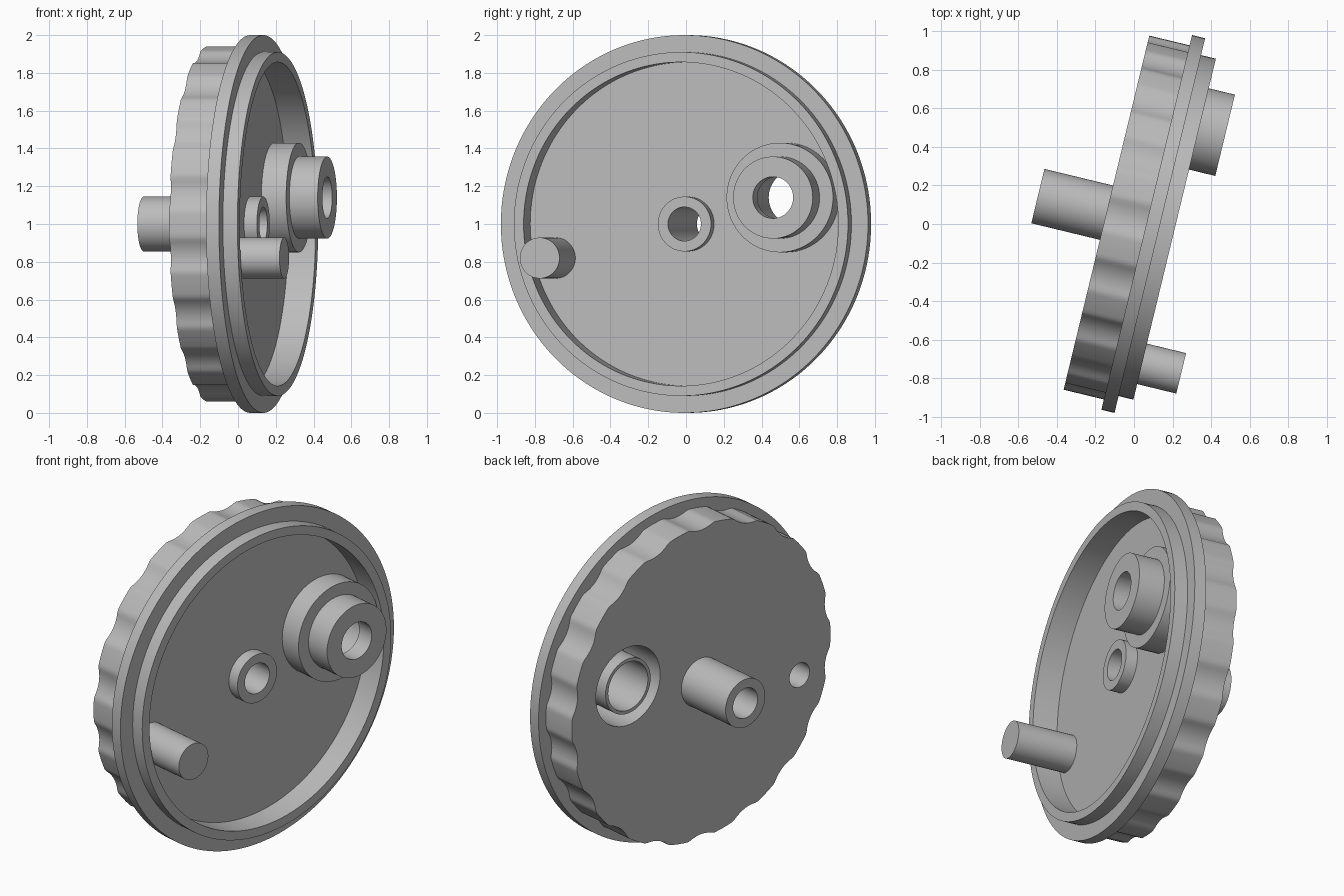
import bpy, bmesh, math
from mathutils import Matrix, Vector

cube = bpy.data.objects.get("Cube")
if cube:
    bpy.data.objects.remove(cube, do_unlink=True)

grey = bpy.data.materials.new("plain grey")
grey.use_nodes = True
grey.diffuse_color = (0.5, 0.5, 0.5, 1)
grey.node_tree.nodes["Principled BSDF"].inputs["Base Color"].default_value = (0.5, 0.5, 0.5, 1)

# Local frame: x is the cap's axis, y and z lie in its disc
FRAME = Matrix.Translation((0.1, 0, 1)) @ Matrix.Rotation(math.radians(-13.6), 4, 'Z')
BACK, FLOOR = -0.25, -0.035
BOSS = (0.535, 0.14)
PIN = (-0.719, -0.18)


def finish(name, bm):
    bmesh.ops.remove_doubles(bm, verts=bm.verts, dist=1e-5)
    bmesh.ops.recalc_face_normals(bm, faces=bm.faces)
    mesh = bpy.data.meshes.new(name)
    bm.to_mesh(mesh)
    bm.free()
    mesh.materials.append(grey)
    obj = bpy.data.objects.new(name, mesh)
    obj.matrix_world = FRAME
    bpy.context.collection.objects.link(obj)
    return obj


def smooth(obj):
    bpy.ops.object.select_all(action='DESELECT')
    obj.select_set(True)
    bpy.context.view_layer.objects.active = obj
    bpy.ops.object.shade_smooth_by_angle(angle=math.radians(22))


def lathe(name, profile, centre=(0, 0), steps=64):
    """Revolve a closed (radius, depth) outline around the cap's axis."""
    bm = bmesh.new()
    y, z = centre
    verts = [bm.verts.new((u, y + r, z)) for r, u in profile]
    edges = [bm.edges.new((verts[i - 1], v)) for i, v in enumerate(verts)]
    bmesh.ops.spin(bm, geom=verts + edges, cent=(0, y, z), axis=(1, 0, 0),
                   angle=math.tau, steps=steps)
    bmesh.ops.dissolve_degenerate(bm, dist=1e-5, edges=bm.edges)
    return finish(name, bm)


def scallop_radius(angle, count=18, radius=0.945, depth=0.025):
    period = 360 / count
    half = 0.275 * period
    offset = (angle % period) - period / 2      # zero in the middle of a dip
    return radius - depth * max(0, 1 - (offset / half) ** 2)


# Scalloped grip body
bm = bmesh.new()
outline = []
for i in range(360):
    r, a = scallop_radius(i), math.radians(i)
    outline.append(bm.verts.new((BACK, r * math.cos(a), r * math.sin(a))))
face = bm.faces.new(outline)
ext = bmesh.ops.extrude_face_region(bm, geom=[face], use_keep_orig=True)
moved = [g for g in ext["geom"] if isinstance(g, bmesh.types.BMVert)]
bmesh.ops.translate(bm, verts=moved, vec=Vector((FLOOR - BACK, 0, 0)))
body = finish("grip_body", bm)

# Bores through the body
for centre, r in (((0, 0), 0.1), (BOSS, 0.235), (PIN, 0.073)):
    cutter = lathe("bore_cutter", [(0, -0.4), (r, -0.4), (r, 0.1), (0, 0.1)], centre)
    cutter.hide_render = True
    mod = body.modifiers.new("bore", 'BOOLEAN')
    mod.operation, mod.solver, mod.object = 'DIFFERENCE', 'EXACT', cutter
    bpy.context.view_layer.objects.active = body
    bpy.ops.object.modifier_apply(modifier=mod.name)
    bpy.data.objects.remove(cutter, do_unlink=True)
smooth(body)

# Flange with raised lip
smooth(lathe("flange_and_lip", [(0.857, FLOOR), (1, FLOOR), (1, 0.035), (0.91, 0.035),
                                (0.91, 0.114), (0.857, 0.114)], steps=144))

# Central tube, sticking out at the back
smooth(lathe("centre_tube", [(0.09, -0.616), (0.145, -0.616), (0.145, 0.035), (0.09, 0.035)]))

# Stepped boss with an inner sleeve in its rear recess
smooth(lathe("stepped_boss", [(0.29, -0.05), (0.29, 0.1), (0.217, 0.1), (0.217, 0.254),
                              (0.11, 0.254), (0.11, 0.15), (0.145, 0.15), (0.145, BACK),
                              (0.165, BACK), (0.165, 0.05), (0.235, 0.05), (0.235, -0.05)], BOSS))

# Offset pin with a blind hole from behind
smooth(lathe("offset_pin", [(0, 0.323), (0.108, 0.323), (0.108, -0.05),
                            (0.073, -0.05), (0.073, 0.2), (0, 0.2)], PIN))
